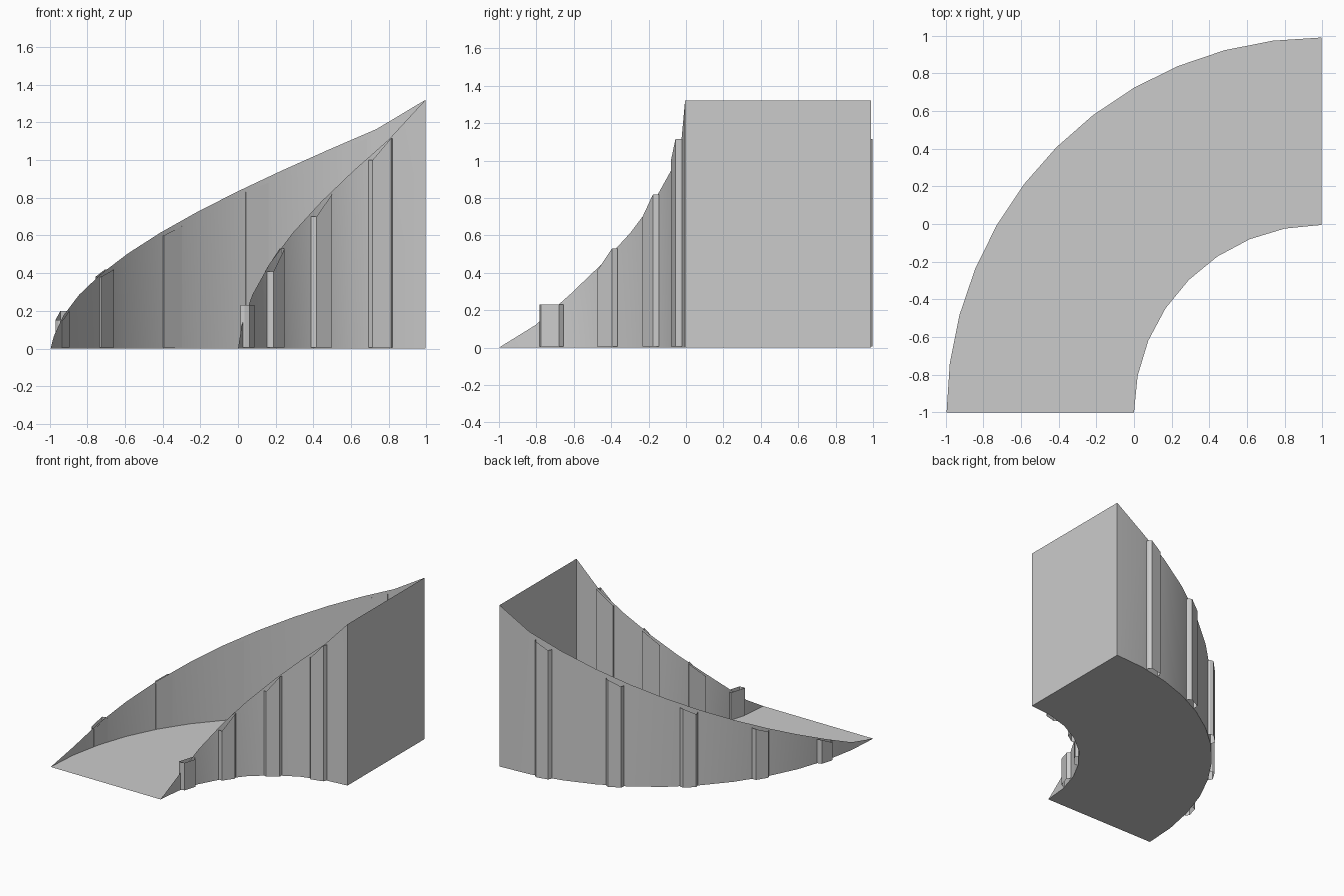
import bpy
from math import sin, cos, radians

cube = bpy.data.objects.get("Cube")
if cube:
    bpy.data.objects.remove(cube, do_unlink=True)

CX, CY = 0.995, -1.0          # centre of the quarter turn
R_IN, R_OUT = 0.995, 1.99
RISE, DIP = 1.32, 0.045       # end height, and how far the rim sags between ends

grey = bpy.data.materials.new("plain_grey")
grey.use_nodes = True
colour = (0.6, 0.6, 0.6, 1)
grey.diffuse_color = colour
grey.node_tree.nodes["Principled BSDF"].inputs["Base Color"].default_value = colour


def make(name, verts, faces, smooth=False):
    mesh = bpy.data.meshes.new(name)
    mesh.from_pydata(verts, [], faces)
    mesh.materials.append(grey)
    obj = bpy.data.objects.new(name, mesh)
    bpy.context.collection.objects.link(obj)
    if smooth:
        for poly in mesh.polygons:
            poly.use_smooth = True
    return obj


def polar(radius, degrees, z=0.0):
    a = radians(degrees)
    return (CX - radius * cos(a), CY + radius * sin(a), z)


def arc(radius, steps):
    return [polar(radius, 90 * i / steps) for i in range(steps + 1)]


def rim(t):
    return t * RISE - (DIP if 0 < t < 1 else 0)


def wall(name, radius, steps, outward):
    """Curved wall rising from nothing to full height."""
    low = arc(radius, steps)
    high = [(x, y, rim(i / steps)) for i, (x, y, z) in enumerate(low)][1:]
    n = steps + 1
    faces = [(0, 1, n)]
    faces += [(i, i + 1, n + i, n + i - 1) for i in range(1, steps)]
    if outward:
        faces = [f[::-1] for f in faces]
    make(name, low + high, faces, smooth=True)


def pilaster(name, radius, side, degrees, low, high):
    """Open tube with a bevelled front, set through the wall."""
    profile = [(-0.066, -0.01), (-0.066, 0.012), (-0.05, 0.035)]
    profile += [(-u, d) for u, d in reversed(profile)]
    a = radians(degrees)
    x, y, _ = polar(radius, degrees)
    verts = []
    for u, d in profile:
        px = x + u * sin(a) - side * d * cos(a)
        py = y + u * cos(a) + side * d * sin(a)
        verts += [(px, py, 0.005), (px, py, low if u < 0 else high)]
    n = len(profile)
    faces = []
    for i in range(n):
        j = (i + 1) % n
        f = (2 * i, 2 * i + 1, 2 * j + 1, 2 * j)
        faces.append(f if side > 0 else f[::-1])
    make(name, verts, faces)


# Floor
outline = arc(R_IN, 8) + arc(R_OUT, 12)[::-1]
make("floor", outline, [tuple(range(len(outline)))])

# Walls
wall("outer_wall", R_OUT, 12, True)
wall("inner_wall", R_IN, 8, False)
make("end_wall",
     [polar(R_IN, 90), polar(R_OUT, 90), polar(R_OUT, 90, RISE), polar(R_IN, 90, RISE)],
     [(0, 1, 2, 3)])

# Pilasters along both walls: angle, lower top, upper top
outer = [(15.5, 0.15, 0.20), (31.5, 0.38, 0.42), (47.4, 0.60, 0.65),
         (63.2, 0.83, 0.88), (79.1, 1.06, 1.115)]
inner = [(16.5, 0.23, 0.23), (36, 0.41, 0.53), (56, 0.70, 0.82), (76, 1.0, 1.115)]
for i, spec in enumerate(outer):
    pilaster(f"outer_pilaster_{i + 1}", R_OUT, 1, *spec)
for i, spec in enumerate(inner):
    pilaster(f"inner_pilaster_{i + 1}", R_IN, -1, *spec)
